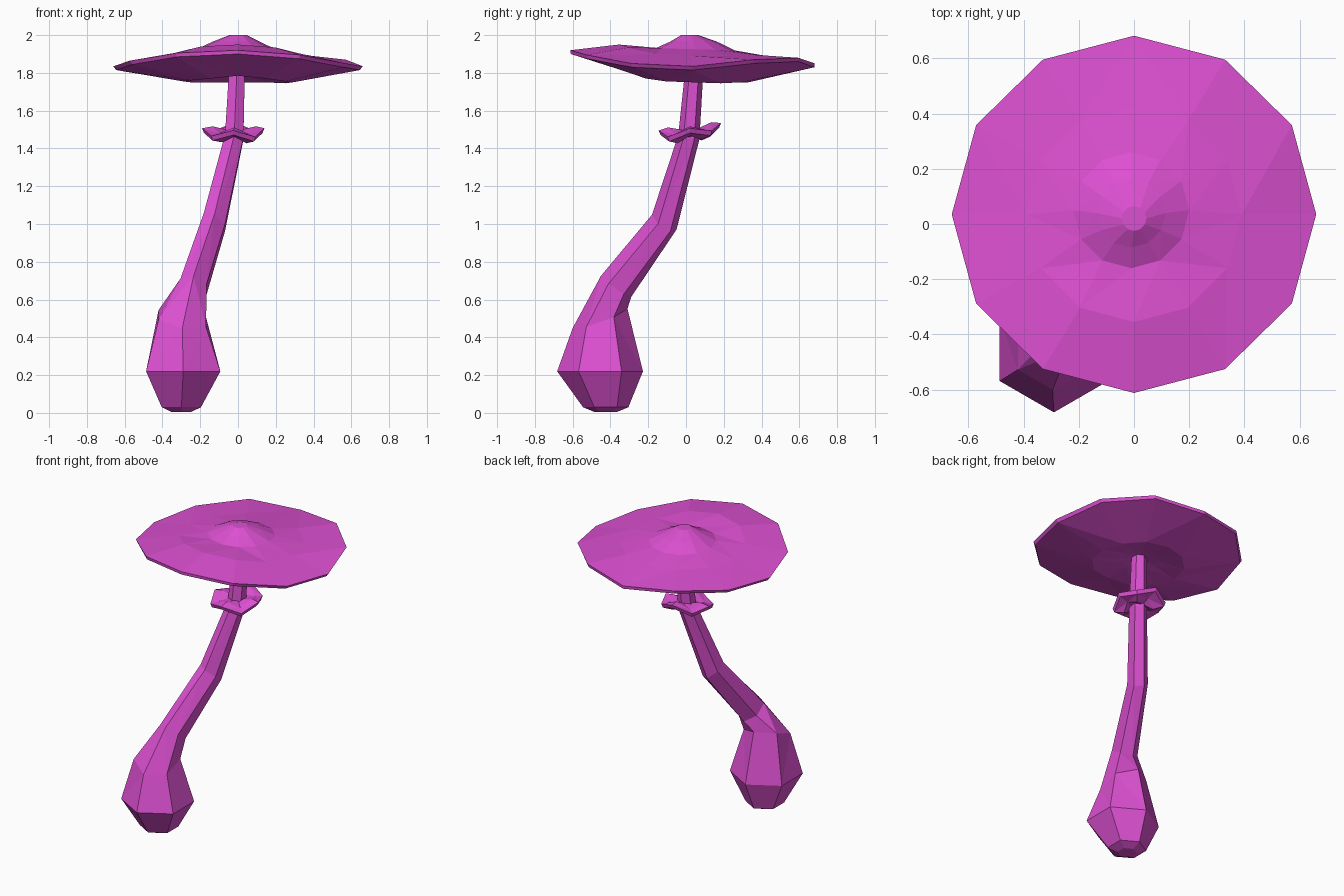
import bpy
import bmesh
from math import sin, cos, pi

if "Cube" in bpy.data.objects:
    bpy.data.objects.remove(bpy.data.objects["Cube"])

# Single flat colour
COLOUR = (0.72, 0.08, 0.64, 1)
magenta = bpy.data.materials.new("magenta")
magenta.use_nodes = True
magenta.diffuse_color = COLOUR
magenta.node_tree.nodes["Principled BSDF"].inputs["Base Color"].default_value = COLOUR


def ring(cx, cy, z, r, sides=6, slope=(0, 0), wave=None, squash=1):
    """Points clockwise from the back; slope leans the ring, wave lifts each point."""
    pts = []
    for i in range(sides):
        a = 2 * pi * i / sides
        dx, dy = r * sin(a), r * squash * cos(a)
        lift = wave[i % len(wave)] if wave else 0
        pts.append((cx + dx, cy + dy, z + slope[0] * dx + slope[1] * dy + lift))
    return pts


def loft(name, rings, closed=False):
    """Skin consecutive rings, with capped ends or closed into a loop."""
    bm = bmesh.new()
    loops = [[bm.verts.new(p) for p in r] for r in rings]
    n = len(loops[0])
    pairs = list(zip(loops, loops[1:]))
    if closed:
        pairs.append((loops[-1], loops[0]))
    for a, b in pairs:
        for i in range(n):
            j = (i + 1) % n
            bm.faces.new((a[i], a[j], b[j], b[i]))
    if not closed:
        bm.faces.new(loops[0])
        bm.faces.new(loops[-1])
    bmesh.ops.triangulate(bm, faces=[f for f in bm.faces if len(f.verts) == 4],
                          quad_method='SHORT_EDGE')
    bmesh.ops.recalc_face_normals(bm, faces=bm.faces)
    mesh = bpy.data.meshes.new(name)
    bm.to_mesh(mesh)
    bm.free()
    mesh.materials.append(magenta)
    obj = bpy.data.objects.new(name, mesh)
    bpy.context.collection.objects.link(obj)
    return obj


# Bent stem with a bulb at its foot
loft("stem", [
    ring(-0.30, -0.425, 0.005, 0.06),
    ring(-0.30, -0.425, 0.03, 0.12),
    ring(-0.29, -0.455, 0.22, 0.227),
    ring(-0.295, -0.455, 0.50, 0.145, slope=(-0.15, 0.35)),
    ring(-0.235, -0.37, 0.67, 0.08, slope=(-0.2, -0.7)),
    ring(-0.125, -0.115, 1.01, 0.065, slope=(-0.5, -0.6)),
    ring(-0.02, 0.015, 1.46, 0.056, slope=(-0.2, -0.2)),
    ring(-0.005, 0.045, 1.83, 0.048),
])

# Ragged collar around the stem
RAGGED = (0.02, -0.015, 0.012, -0.02)
SLOPE = (0, 0.12)
loft("collar", [
    ring(-0.02, 0.02, 1.50, 0.04, 8, SLOPE),
    ring(-0.02, 0.02, 1.505, 0.115, 8, SLOPE, RAGGED),
    ring(-0.025, 0.02, 1.495, 0.165, 8, SLOPE, RAGGED),
    ring(-0.025, 0.02, 1.47, 0.155, 8, SLOPE, RAGGED),
    ring(-0.02, 0.02, 1.455, 0.09, 8, SLOPE, RAGGED),
    ring(-0.02, 0.02, 1.46, 0.04, 8, SLOPE),
], closed=True)

# Thin, warped cap: rim heights run clockwise from the back
RIM = (0, 0.03, 0.02, -0.015, 0, 0.045, 0.07, 0.055, 0.015, -0.015, 0, 0.02)
RIDGE = (0, 0.005, 0, 0, 0.01, 0.045, 0.06, 0.05, 0.015, 0, 0, 0.005)
UNDER = (0, 0, -0.005, 0, 0.005, 0.02, 0.035, 0.02, 0.01, 0.005, 0, 0)
loft("cap", [
    ring(0, 0.05, 1.80, 0.03, 12),
    ring(0, 0.05, 1.785, 0.12, 12),
    ring(0, 0.04, 1.75, 0.29, 12, wave=UNDER),
    ring(0, 0.035, 1.83, 0.645, 12, wave=RIM),
    ring(0, 0.035, 1.85, 0.66, 12, wave=RIM, squash=0.98),
    ring(0, 0.035, 1.89, 0.39, 12, wave=RIDGE),
    ring(-0.01, 0.05, 1.925, 0.21, 12, slope=(0, -0.03)),
    ring(-0.01, 0.04, 1.965, 0.125, 12),
    ring(0, 0.02, 2.0, 0.045, 12),
])
